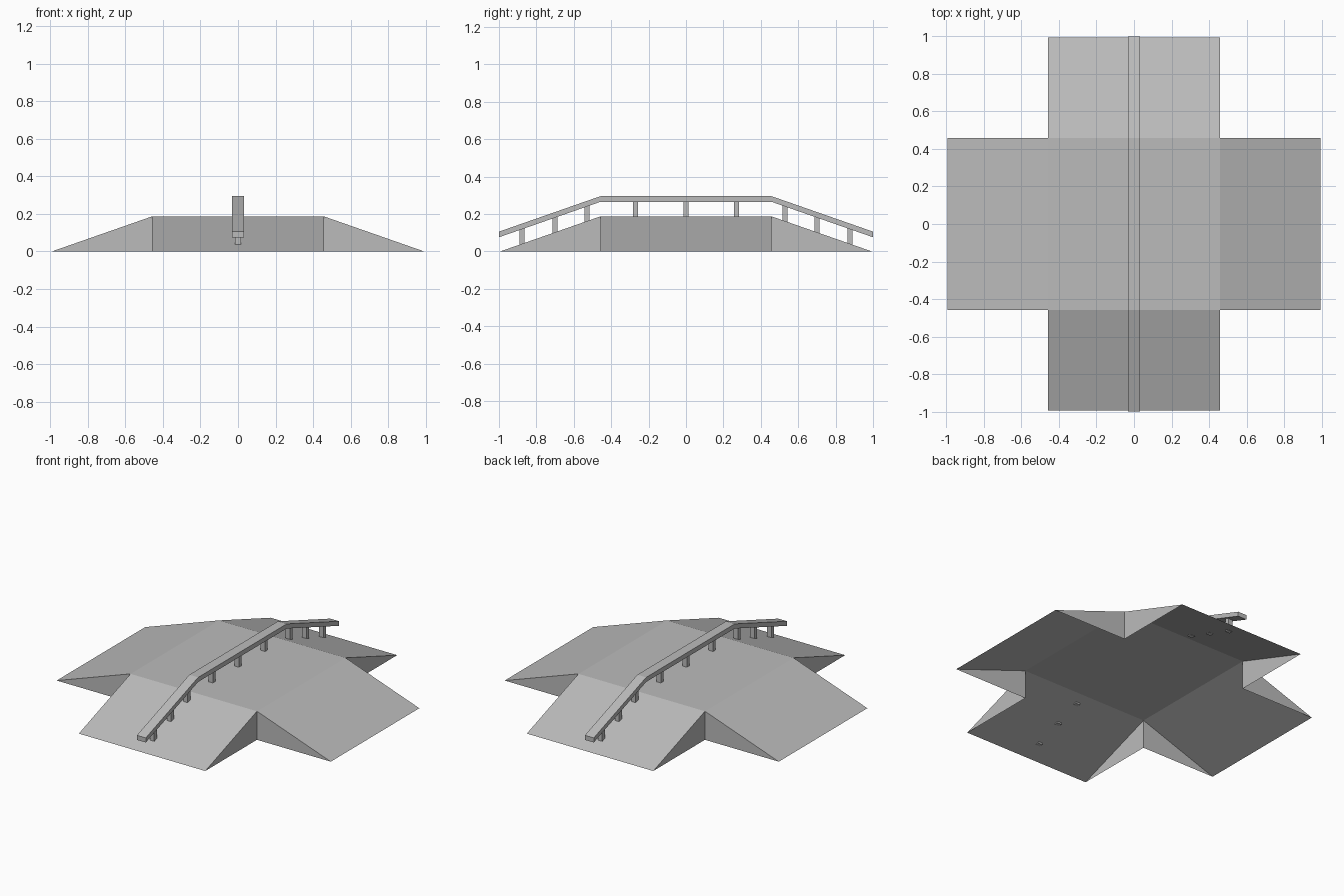
import bpy, bmesh
from mathutils import Matrix

HALF, REACH, HEIGHT = 0.458, 0.993, 0.187   # deck half width, ramp reach, deck height
RAIL_END, RAIL_HALF = 1.0, 0.032

cube = bpy.data.objects.get("Cube")
if cube:
    bpy.data.objects.remove(cube, do_unlink=True)

concrete = bpy.data.materials.new("concrete_grey")
concrete.use_nodes = True
GREY = (0.5, 0.5, 0.5, 1)
concrete.diffuse_color = GREY
concrete.node_tree.nodes["Principled BSDF"].inputs["Base Color"].default_value = GREY


def finish(name, bm, recalc=True):
    if recalc:
        bmesh.ops.recalc_face_normals(bm, faces=bm.faces)
    mesh = bpy.data.meshes.new(name)
    bm.to_mesh(mesh)
    bm.free()
    mesh.materials.append(concrete)
    obj = bpy.data.objects.new(name, mesh)
    bpy.context.collection.objects.link(obj)
    return obj


def slope_height(y):
    """Height of the riding surface at distance y from the middle."""
    return HEIGHT * min(1, (REACH - abs(y)) / (REACH - HALF))


# Square deck with a ramp on each side, open underneath
bm = bmesh.new()
deck = [bm.verts.new((x * HALF, y * HALF, HEIGHT))
        for x, y in ((-1, -1), (1, -1), (1, 1), (-1, 1))]
bm.faces.new(deck)
feet = [bm.verts.new((v.co.x, v.co.y, 0)) for v in deck]
for i in range(4):
    a, b = deck[i], deck[(i + 1) % 4]
    out = (a.co + b.co) / 2
    out.z = 0
    out = out.normalized() * (REACH - HALF)
    toe_a = bm.verts.new(feet[i].co + out)
    toe_b = bm.verts.new(feet[(i + 1) % 4].co + out)
    bm.faces.new((a, toe_a, toe_b, b))                 # sloped surface
    bm.faces.new((a, feet[i], toe_a))                  # side walls
    bm.faces.new((b, toe_b, feet[(i + 1) % 4]))
finish("funbox_ramps", bm, recalc=False)

# Grind rail: side profile extruded across x
bm = bmesh.new()
path = (-RAIL_END, -HALF, HALF, RAIL_END)
rings = []
for y in path:
    low = slope_height(y) + 0.078
    rings.append([bm.verts.new((x, y, z)) for x, z in
                  ((-RAIL_HALF, low), (RAIL_HALF, low),
                   (RAIL_HALF, low + 0.03), (-RAIL_HALF, low + 0.03))])
for r, s in zip(rings, rings[1:]):
    for k in range(4):
        n = (k + 1) % 4
        bm.faces.new((r[k], r[n], s[n], s[k]))
bm.faces.new(rings[0])
bm.faces.new(rings[-1])
finish("grind_rail", bm)

# Posts that hold up the rail
positions = [0] + [s * y for y in (0.27, 0.53, 0.7, 0.876) for s in (-1, 1)]
for n, y in enumerate(sorted(positions)):
    bottom = slope_height(y) - (0.006 if abs(y) > HALF else 0)
    top = slope_height(y) + 0.085
    bm = bmesh.new()
    bmesh.ops.create_cube(bm, size=1, matrix=Matrix.Translation((0, y, (bottom + top) / 2))
                          @ Matrix.Diagonal((0.032, 0.027, top - bottom, 1)))
    finish(f"rail_post_{n + 1}", bm)
